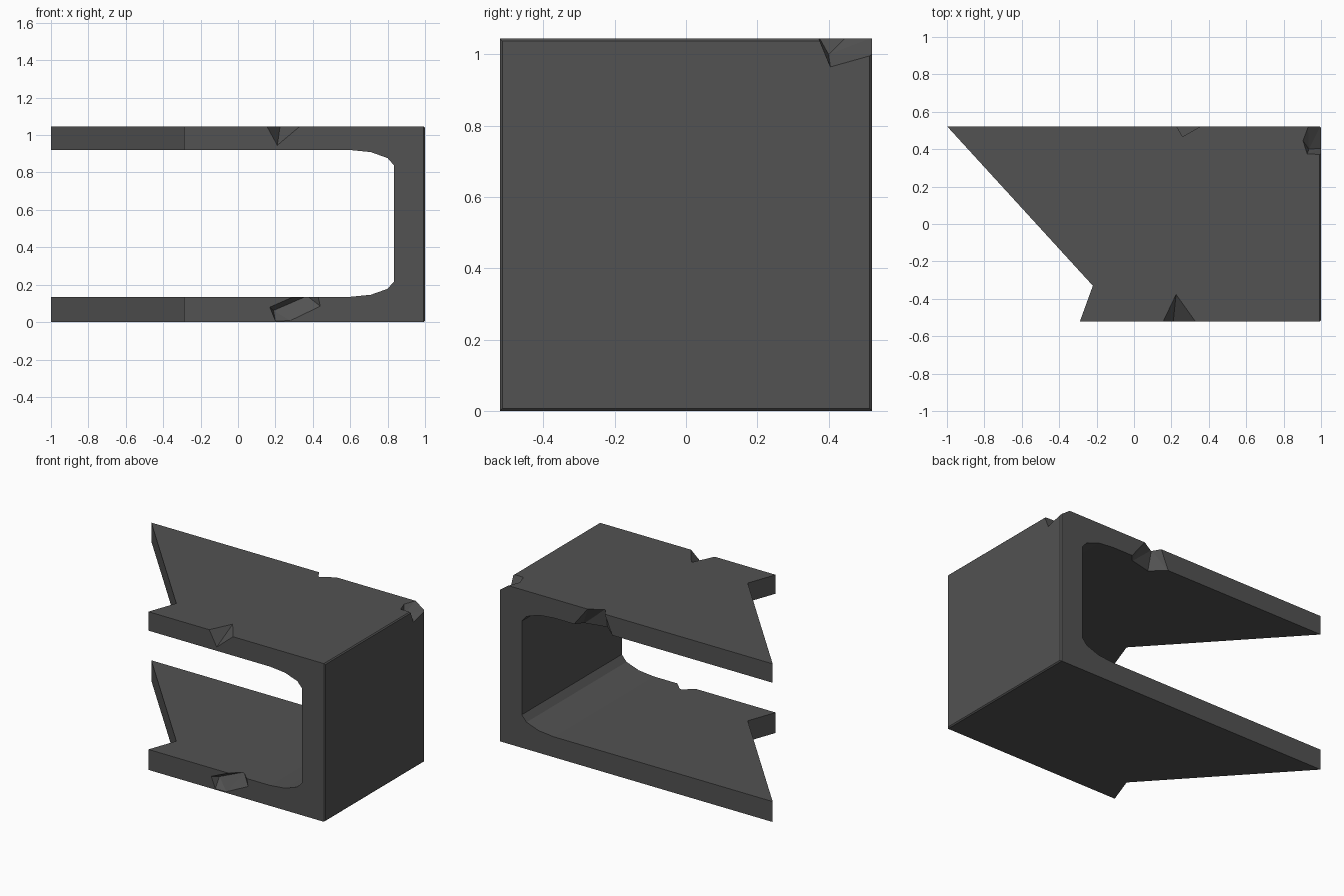
import bpy, bmesh

if "Cube" in bpy.data.objects:
    bpy.data.objects.remove(bpy.data.objects["Cube"])

HALF_Y, TOP = 0.522, 1.045

stone = bpy.data.materials.new("dark grey")
stone.diffuse_color = (0.085, 0.085, 0.085, 1)
stone.use_nodes = True
stone.node_tree.nodes["Principled BSDF"].inputs["Base Color"].default_value = stone.diffuse_color


def make_object(name, bm):
    bmesh.ops.recalc_face_normals(bm, faces=bm.faces)
    mesh = bpy.data.meshes.new(name)
    bm.to_mesh(mesh)
    bm.free()
    obj = bpy.data.objects.new(name, mesh)
    bpy.context.collection.objects.link(obj)
    mesh.materials.append(stone)
    return obj


def prism(points, offset):
    """Extrude a closed 3D outline along an offset."""
    bm = bmesh.new()
    face = bm.faces.new([bm.verts.new(p) for p in points])
    ext = bmesh.ops.extrude_face_region(bm, geom=[face])
    verts = [g for g in ext["geom"] if isinstance(g, bmesh.types.BMVert)]
    bmesh.ops.translate(bm, verts=verts, vec=offset)
    return bm


def hull(points):
    """Convex chip cutter around a few points."""
    bm = bmesh.new()
    for p in points:
        bm.verts.new(p)
    res = bmesh.ops.convex_hull(bm, input=bm.verts)
    loose = [v for v in bm.verts if not v.link_faces]
    bmesh.ops.delete(bm, geom=loose, context="VERTS")
    return bm


# C-shaped side profile with rounded inner corners
inner = [(-1, 0.135), (0.6, 0.135), (0.71, 0.146), (0.80, 0.178), (0.835, 0.218)]
profile = [(-1, 0), (1, 0), (1, TOP), (-1, TOP)]
profile += [(x, TOP + 0.01 - z) for x, z in inner] + inner[::-1]
bm = prism([(x, -HALF_Y, z) for x, z in profile], (0, 2 * HALF_Y, 0))

# Slight bevel round the end wall
rim = [e for e in bm.edges if all(v.co.x > 0.999 for v in e.verts)]
bmesh.ops.bevel(bm, geom=rim, offset=0.007, segments=1, affect="EDGES")
bracket = make_object("broken_channel", bm)

# Broken open end, seen from above as a slanted line with a small hook
broken = [(-1, 0.523), (-0.22, -0.33), (-0.29, -0.523), (-0.29, -0.7),
          (-1.3, -0.7), (-1.3, 0.85)]
cutters = [make_object("broken_end_cutter",
                       prism([(x, y, -0.2) for x, y in broken], (0, 0, 1.5)))]

Y = HALF_Y
chips = {
    # wedge on the front top edge
    "front_top_chip": [(0.155, -Y, 1.046), (0.33, -Y, 1.046), (0.225, -0.375, 1.046),
                       (0.21, -Y, 0.945), (0.22, -0.7, 1.2)],
    # slanted gouge in the front of the lower plate
    "front_lower_chip": [(0.17, -Y, 0.08), (0.20, -Y, 0.006), (0.28, -Y, 0.008),
                         (0.44, -Y, 0.085), (0.425, -Y, 0.15), (0.33, -Y, 0.15),
                         (0.19, -0.465, 0.062), (0.37, -0.465, 0.14),
                         (0.30, -0.6, 0.08)],
    # chipped corner at the back of the end wall
    "corner_chip": [(0.93, 0.53, 1.05), (0.90, 0.45, 1.05), (0.925, 0.372, 1.05),
                    (1.0, 0.37, 1.05), (1.0, 0.405, 0.965), (1.0, 0.53, 1.0),
                    (0.935, 0.40, 1.0), (1.1, 0.45, 1.0), (1.05, 0.6, 1.1)],
    # notch through the back edge of the upper plate, wider below
    "back_chip": [(0.23, Y, 1.05), (0.35, Y, 1.05), (0.26, 0.47, 1.05),
                  (0.17, Y, 0.91), (0.46, Y, 0.91), (0.265, 0.44, 0.91),
                  (0.42, 0.475, 0.91), (0.3, 0.65, 0.98)],
}
cutters += [make_object(name, hull(pts)) for name, pts in chips.items()]

# Cut everything away, bake the result, remove the cutters
for c in cutters:
    c.hide_render = True
    mod = bracket.modifiers.new(c.name, "BOOLEAN")
    mod.operation, mod.solver, mod.object = "DIFFERENCE", "EXACT", c
deps = bpy.context.evaluated_depsgraph_get()
baked = bpy.data.meshes.new_from_object(bracket.evaluated_get(deps))
bracket.modifiers.clear()
bracket.data = baked
baked.materials.clear()
baked.materials.append(stone)
for p in baked.polygons:
    p.material_index = 0
for c in cutters:
    bpy.data.objects.remove(c)
